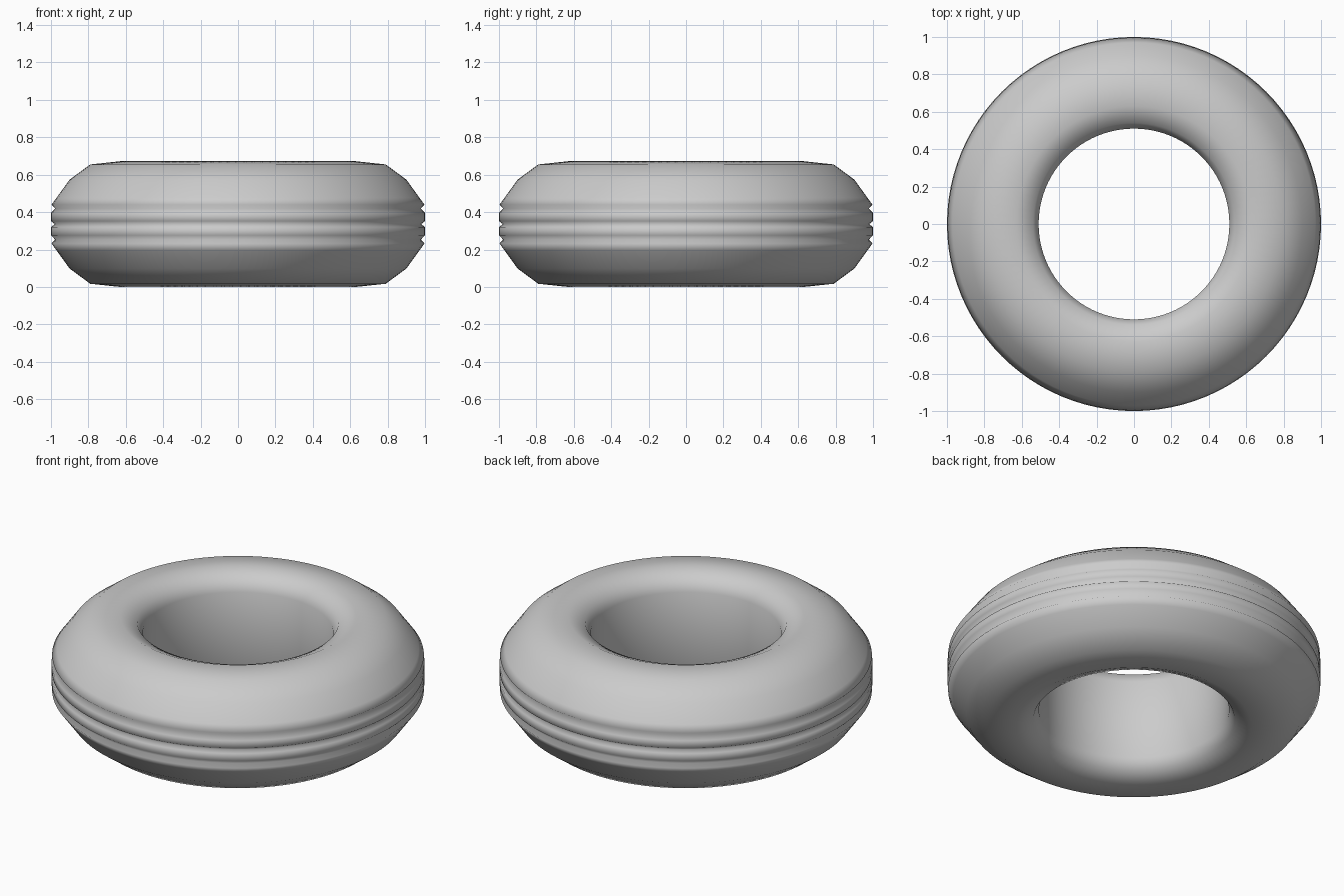
import bpy
import bmesh
from math import radians
from mathutils import Matrix, Vector

cube = bpy.data.objects.get("Cube")
if cube:
    bpy.data.objects.remove(cube, do_unlink=True)

MID = 0.336
SEGMENTS = 96

# Upper half of the cross-section: (radius, height above the middle plane)
upper = [
    (0.98, 0.0), (1.0, 0.016),                    # centre groove
    (1.0, 0.06), (0.978, 0.083), (0.997, 0.104),  # tread rib and side groove
    (0.97, 0.141), (0.90, 0.238), (0.79, 0.319),  # shoulder
    (0.63, 0.336), (0.54, 0.297), (0.51, 0.235),  # sidewall and inner lip
]
lower = [(r, -h) for r, h in reversed(upper[1:])]
profile = upper + lower

# Revolve the closed section around z
bm = bmesh.new()
ring = [bm.verts.new((r, 0, MID + h)) for r, h in profile]
edges = [bm.edges.new((a, b)) for a, b in zip(ring, ring[1:] + ring[:1])]
bmesh.ops.spin(bm, geom=ring + edges, cent=(0, 0, 0), axis=(0, 0, 1),
               angle=radians(360), steps=SEGMENTS, use_merge=True)
bmesh.ops.remove_doubles(bm, verts=bm.verts, dist=0.0001)
bmesh.ops.recalc_face_normals(bm, faces=bm.faces)
for face in bm.faces:
    face.smooth = True

mesh = bpy.data.meshes.new("tire")
bm.to_mesh(mesh)
bm.free()
tire = bpy.data.objects.new("tire", mesh)
bpy.context.collection.objects.link(tire)

# Plain grey rubber
rubber = bpy.data.materials.new("grey_rubber")
rubber.use_nodes = True
colour = (0.6, 0.6, 0.6, 1)
rubber.diffuse_color = colour
rubber.node_tree.nodes["Principled BSDF"].inputs["Base Color"].default_value = colour
mesh.materials.append(rubber)
